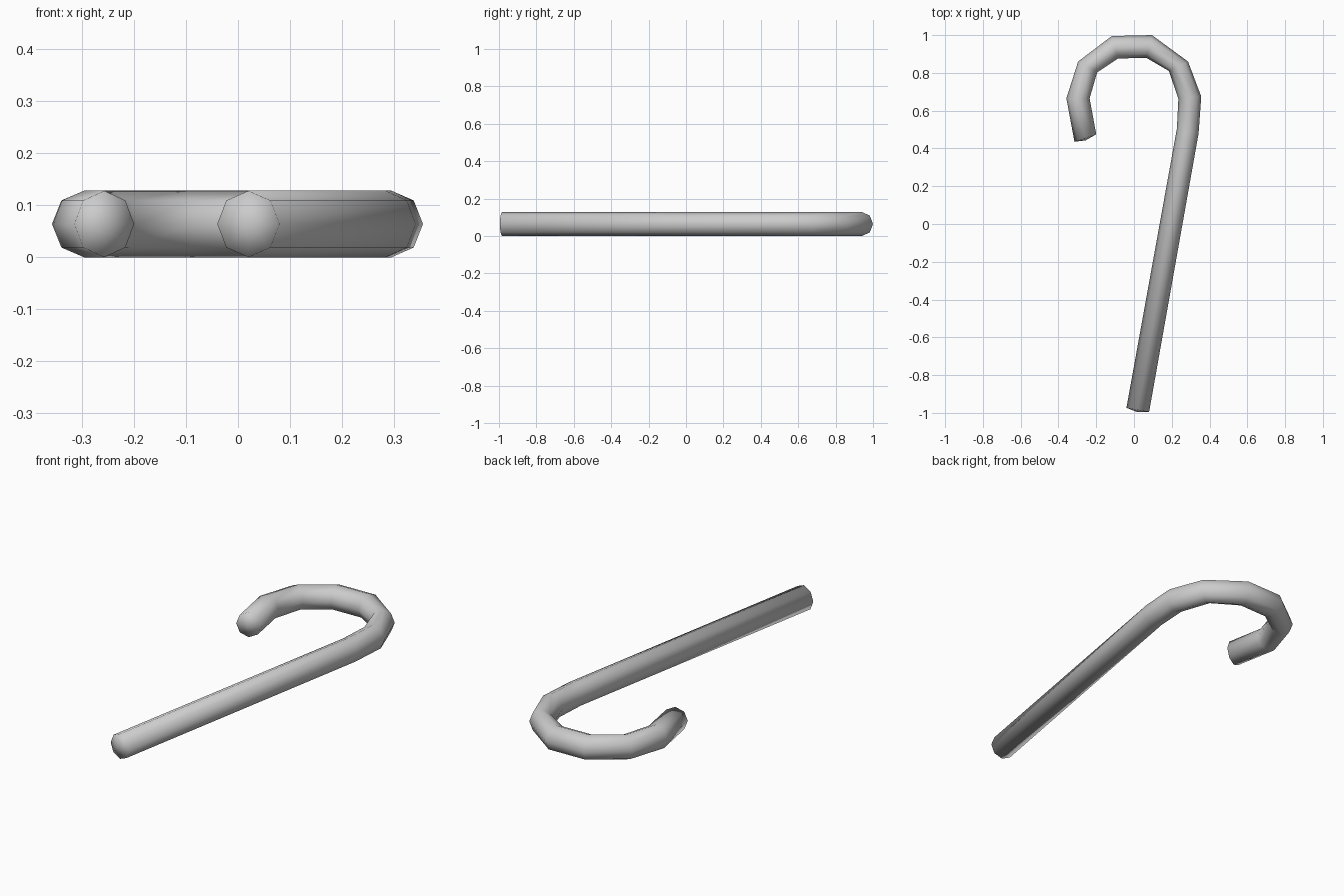
import bpy, bmesh, math
from mathutils import Vector

if "Cube" in bpy.data.objects:
    bpy.data.objects.remove(bpy.data.objects["Cube"])

SIDES = 8
HALF_HEIGHT = 0.064

# Cane outline: (outer x, y, inner x, y) at each joint, tip to hook end
joints = [
    (0.08, -0.995, -0.04, -0.973),
    (0.342, 0.48, 0.227, 0.505),
    (0.356, 0.675, 0.235, 0.662),
    (0.286, 0.86, 0.185, 0.81),
    (0.095, 1.0, 0.065, 0.88),
    (-0.118, 0.995, -0.085, 0.876),
    (-0.296, 0.86, -0.195, 0.803),
    (-0.358, 0.665, -0.235, 0.665),
    (-0.315, 0.435, -0.20, 0.475),
]

bm = bmesh.new()
rings, centres = [], []
for ox, oy, ix, iy in joints:
    outer, inner = Vector((ox, oy, HALF_HEIGHT)), Vector((ix, iy, HALF_HEIGHT))
    mid, half = (outer + inner) / 2, (outer - inner) / 2
    centres.append(mid)
    ring = []
    for k in range(SIDES):
        a = 2 * math.pi * k / SIDES
        ring.append(bm.verts.new(mid + half * math.cos(a)
                                 + Vector((0, 0, HALF_HEIGHT * math.sin(a)))))
    rings.append(ring)

# Tube walls
for a, b in zip(rings, rings[1:]):
    for k in range(SIDES):
        n = (k + 1) % SIDES
        bm.faces.new((a[k], a[n], b[n], b[k]))

# Slightly bulged end caps
for ring, end, before in ((rings[0], centres[0], centres[1]),
                          (rings[-1], centres[-1], centres[-2])):
    tip = bm.verts.new(end + (end - before).normalized() * 0.012)
    for k in range(SIDES):
        bm.faces.new((ring[k], ring[(k + 1) % SIDES], tip))

bmesh.ops.recalc_face_normals(bm, faces=bm.faces)
for f in bm.faces:
    f.smooth = True
mesh = bpy.data.meshes.new("cane")
bm.to_mesh(mesh)
bm.free()

cane = bpy.data.objects.new("cane", mesh)
bpy.context.collection.objects.link(cane)
grey = bpy.data.materials.new("light grey")
grey.diffuse_color = (0.6, 0.6, 0.6, 1)
grey.use_nodes = True
grey.node_tree.nodes["Principled BSDF"].inputs["Base Color"].default_value = grey.diffuse_color
mesh.materials.append(grey)
